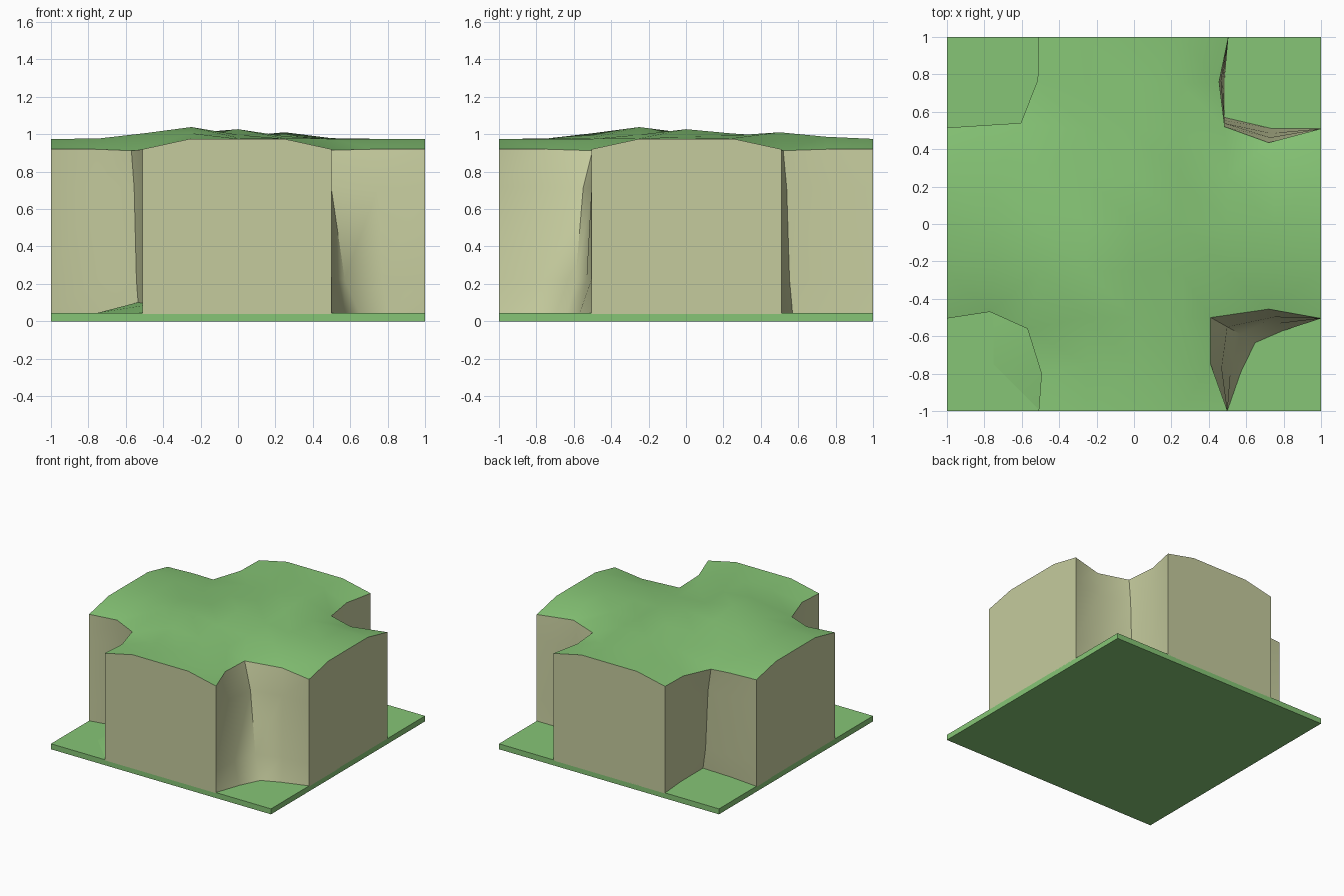
import bpy, math
from mathutils import Vector
from mathutils.geometry import delaunay_2d_cdt

if "Cube" in bpy.data.objects:
    bpy.data.objects.remove(bpy.data.objects["Cube"])

GROUND = 0.045
RIM, CREST = 0.92, 0.975


def material(name, color):
    m = bpy.data.materials.new(name)
    m.diffuse_color = color
    m.use_nodes = True
    m.node_tree.nodes["Principled BSDF"].inputs["Base Color"].default_value = m.diffuse_color
    return m


grass = material("grass", (0.24, 0.56, 0.18, 1))
rock = material("rock", (0.56, 0.60, 0.34, 1))


def make(name, verts, faces, mat, angle):
    me = bpy.data.meshes.new(name)
    me.from_pydata(verts, [], faces)
    me.materials.append(mat)
    ob = bpy.data.objects.new(name, me)
    bpy.context.collection.objects.link(ob)
    bpy.ops.object.select_all(action='DESELECT')
    ob.select_set(True)
    bpy.context.view_layer.objects.active = ob
    bpy.ops.object.shade_smooth_by_angle(angle=math.radians(angle))
    return ob


# Notch outlines at each corner, counter-clockwise from the front right
notch_top = [
    [(.5, -1), (.41, -.75), (.41, -.5), (.72, -.455), (1, -.505)],
    [(1, .51), (.72, .435), (.485, .52), (.455, .76), (.505, 1)],
    [(-.51, 1), (-.515, .77), (-.605, .54), (-.77, .53), (-1, .515)],
    [(-1, -.505), (-.77, -.47), (-.57, -.56), (-.495, -.8), (-.51, -1)],
]
notch_bottom = [
    [(.5, -1), (.57, -.8), (.65, -.635), (.8, -.57), (1, -.505)],
    [(1, .51), (.74, .51), (.485, .57), (.485, .78), (.505, 1)],
    [(-.51, 1), (-.49, .75), (-.49, .48), (-.75, .49), (-1, .515)],
    [(-1, -.505), (-.76, -.46), (-.53, -.5), (-.48, -.75), (-.51, -1)],
]


def outline(notches):
    """Join the notches with straight arm ends; returns points and rim heights."""
    pts, heights = [], []
    for i, notch in enumerate(notches):
        pts += [Vector(p) for p in notch]
        heights += [RIM, RIM, RIM - .008, RIM, RIM]
        a, b = Vector(notch[-1]), Vector(notches[(i + 1) % 4][0])
        pts += [a.lerp(b, .25), a.lerp(b, .75)]
        heights += [CREST, CREST]
    return pts, heights


top, rim_z = outline(notch_top)
bottom, _ = outline(notch_bottom)
n = len(top)

# Cliff walls: rings lofted from the foot to the rim
verts, faces = [], []
levels = [(0, 0), (.21, .33), (.77, .63), (1, 1)]
for rise, blend in levels:
    for b, t, z in zip(bottom, top, rim_z):
        p = b.lerp(t, blend)
        verts.append((p.x, p.y, .04 + rise * (z - .04)))
for r in range(len(levels) - 1):
    for i in range(n):
        j = (i + 1) % n
        faces.append((r * n + i, r * n + j, (r + 1) * n + j, (r + 1) * n + i))
make("cliff_walls", verts, faces, rock, 48)

# Grassy plateau: rim plus a grid of gently hilly inner points
hills = [(-.3, -.3, .065), (-.02, .05, .052), (.25, .5, .035)]


def hill_height(x, y):
    return CREST + sum(h * math.exp(-((x - a) ** 2 + (y - b) ** 2) / .055)
                       for a, b, h in hills)


points = list(top)
heights = list(rim_z)
steps = [i * .25 for i in range(-3, 4)]
for x in steps:
    for y in steps:
        if min(abs(x), abs(y)) <= .25:
            points.append(Vector((x, y)))
            heights.append(hill_height(x, y))
edges = [(i, (i + 1) % n) for i in range(n)]
flat, _, tris, source, _, _ = delaunay_2d_cdt(points, edges, [], 1, 1e-5)
verts = [(p.x, p.y, heights[s[0]] if s else CREST) for p, s in zip(flat, source)]
make("plateau_grass", verts, [tuple(t) for t in tris], grass, 60)

# Base slab
corners = [(-1, -1), (1, -1), (1, 1), (-1, 1)]
verts = [(x, y, z) for z in (0, GROUND) for x, y in corners]
faces = [(3, 2, 1, 0), (4, 5, 6, 7)]
faces += [(i, (i + 1) % 4, (i + 1) % 4 + 4, i + 4) for i in range(4)]
make("ground_slab", verts, faces, grass, 30)

# Small grassy rise at the foot of the front left notch
rise = [(-.75, -.75, GROUND), (-.5, -1, GROUND), (-.47, -.75, .09),
        (-.52, -.49, .105), (-.75, -.45, GROUND)]
make("ground_rise", rise, [(0, 1, 2), (0, 2, 3), (0, 3, 4)], grass, 60)
